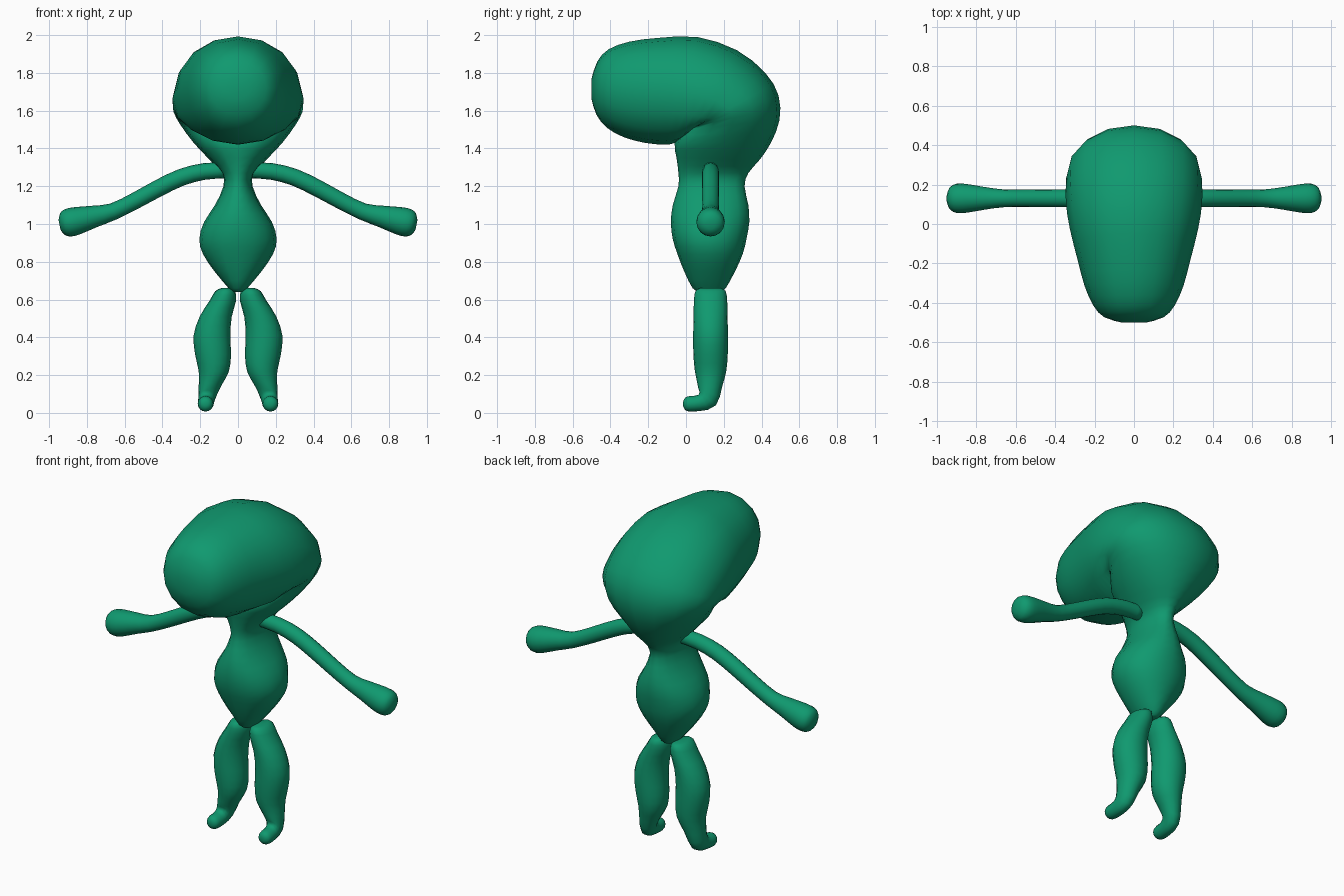
import bpy, bmesh, math
from mathutils import Vector

green = bpy.data.materials.new("sea green")
green.diffuse_color = (0.005, 0.32, 0.16, 1)


def spline(rows, steps):
    """Catmull-Rom interpolation through rows of numbers."""
    out = []
    n = len(rows)
    for i in range(n - 1):
        a, b, c, d = (rows[max(i - 1, 0)], rows[i], rows[i + 1], rows[min(i + 2, n - 1)])
        for s in range(steps):
            t = s / steps
            out.append([0.5 * (2 * q + (r - p) * t + (2 * p - 5 * q + 4 * r - s4) * t * t
                               + (3 * q - p - 3 * r + s4) * t ** 3)
                        for p, q, r, s4 in zip(a, b, c, d)])
    out.append(list(rows[-1]))
    return out


def loft(name, rings, sides, power=1.0):
    """Skin rings given as (centre, half axis, half axis), closed by end fans."""
    bm = bmesh.new()
    loops = []
    for c, u, v in rings:
        loop = []
        for k in range(sides):
            a = 2 * math.pi * k / sides
            x, y = (math.copysign(abs(f) ** power, f) for f in (math.cos(a), math.sin(a)))
            loop.append(bm.verts.new(c + u * x + v * y))
        loops.append(loop)
    for p, q in zip(loops, loops[1:]):
        for k in range(sides):
            j = (k + 1) % sides
            bm.faces.new((p[k], p[j], q[j], q[k]))
    for ring, loop in ((rings[0], loops[0]), (rings[-1], loops[-1])):
        tip = bm.verts.new(ring[0])
        for k in range(sides):
            bm.faces.new((loop[k], loop[(k + 1) % sides], tip))
    bmesh.ops.recalc_face_normals(bm, faces=bm.faces[:])
    for f in bm.faces:
        f.smooth = True
    mesh = bpy.data.meshes.new(name)
    bm.to_mesh(mesh)
    bm.free()
    mesh.materials.append(green)
    ob = bpy.data.objects.new(name, mesh)
    bpy.context.collection.objects.link(ob)
    return ob


# Torso and head: front (y, z), back (y, z), half width
body = [
    (0.07, 0.64, 0.18, 0.64, 0.03),
    (0.035, 0.66, 0.21, 0.66, 0.05),
    (-0.01, 0.75, 0.26, 0.75, 0.125),
    (-0.045, 0.84, 0.30, 0.84, 0.185),
    (-0.07, 0.92, 0.32, 0.92, 0.205),
    (-0.08, 1.01, 0.335, 1.01, 0.18),
    (-0.07, 1.10, 0.33, 1.10, 0.122),
    (-0.04, 1.20, 0.31, 1.20, 0.077),
    (-0.04, 1.27, 0.33, 1.27, 0.085),
    (-0.05, 1.35, 0.39, 1.34, 0.155),
    (-0.06, 1.43, 0.45, 1.43, 0.235),
    (-0.01, 1.50, 0.495, 1.55, 0.305),
    (0.00, 1.50, 0.49, 1.68, 0.34),
    (-0.02, 1.46, 0.42, 1.80, 0.345),
    (-0.06, 1.43, 0.27, 1.92, 0.345),
    (-0.11, 1.42, 0.06, 1.99, 0.325),
    (-0.22, 1.43, -0.15, 1.985, 0.285),
    (-0.33, 1.46, -0.30, 1.965, 0.25),
    (-0.42, 1.51, -0.41, 1.925, 0.205),
    (-0.475, 1.58, -0.47, 1.86, 0.15),
    (-0.50, 1.66, -0.50, 1.77, 0.06),
]
rings = []
for fy, fz, by, bz, w in spline(body, 2):
    front, back = Vector((0, fy, fz)), Vector((0, by, bz))
    rings.append(((front + back) / 2, Vector((w, 0, 0)), (back - front) / 2))
loft("body_and_head", rings, 16, 0.95)

# Arm: x, z, radius
arm = [
    (0.06, 1.285, 0.042), (0.18, 1.278, 0.044), (0.30, 1.247, 0.045),
    (0.42, 1.190, 0.045), (0.54, 1.125, 0.044), (0.66, 1.066, 0.045),
    (0.76, 1.040, 0.058), (0.85, 1.018, 0.073), (0.90, 1.006, 0.074),
    (0.93, 0.999, 0.058), (0.945, 0.996, 0.025),
]
# Leg: centre x, y, z, half width, half depth, forward tilt in degrees
leg = [
    (0.065, 0.13, 0.660, 0.025, 0.055, 0),
    (0.068, 0.13, 0.645, 0.052, 0.080, 0),
    (0.080, 0.13, 0.595, 0.070, 0.088, 0),
    (0.118, 0.13, 0.510, 0.085, 0.090, 0),
    (0.138, 0.13, 0.410, 0.097, 0.092, 0),
    (0.132, 0.13, 0.310, 0.095, 0.091, 0),
    (0.128, 0.13, 0.220, 0.080, 0.083, 0),
    (0.148, 0.125, 0.145, 0.060, 0.066, 10),
    (0.165, 0.113, 0.080, 0.045, 0.060, 42),
    (0.170, 0.070, 0.053, 0.042, 0.043, 85),
    (0.172, 0.020, 0.048, 0.041, 0.041, 90),
    (0.172, -0.005, 0.048, 0.032, 0.032, 90),
    (0.172, -0.015, 0.048, 0.012, 0.012, 90),
]

for side, label in ((1, "left"), (-1, "right")):
    pts = spline(arm, 2)
    rings = []
    for i, (x, z, r) in enumerate(pts):
        a, b = pts[max(i - 1, 0)], pts[min(i + 1, len(pts) - 1)]
        d = Vector((side * (b[0] - a[0]), 0, b[1] - a[1])).normalized()
        rings.append((Vector((side * x, 0.13, z)), Vector((0, r, 0)),
                      Vector((-d.z, 0, d.x)) * r))
    loft(label + "_arm", rings, 16)

    rings = []
    for x, y, z, w, dep, tilt in spline(leg, 2):
        t = math.radians(tilt)
        rings.append((Vector((side * x, y, z)), Vector((w, 0, 0)),
                      Vector((0, math.cos(t), -math.sin(t))) * dep))
    loft(label + "_leg", rings, 16)
